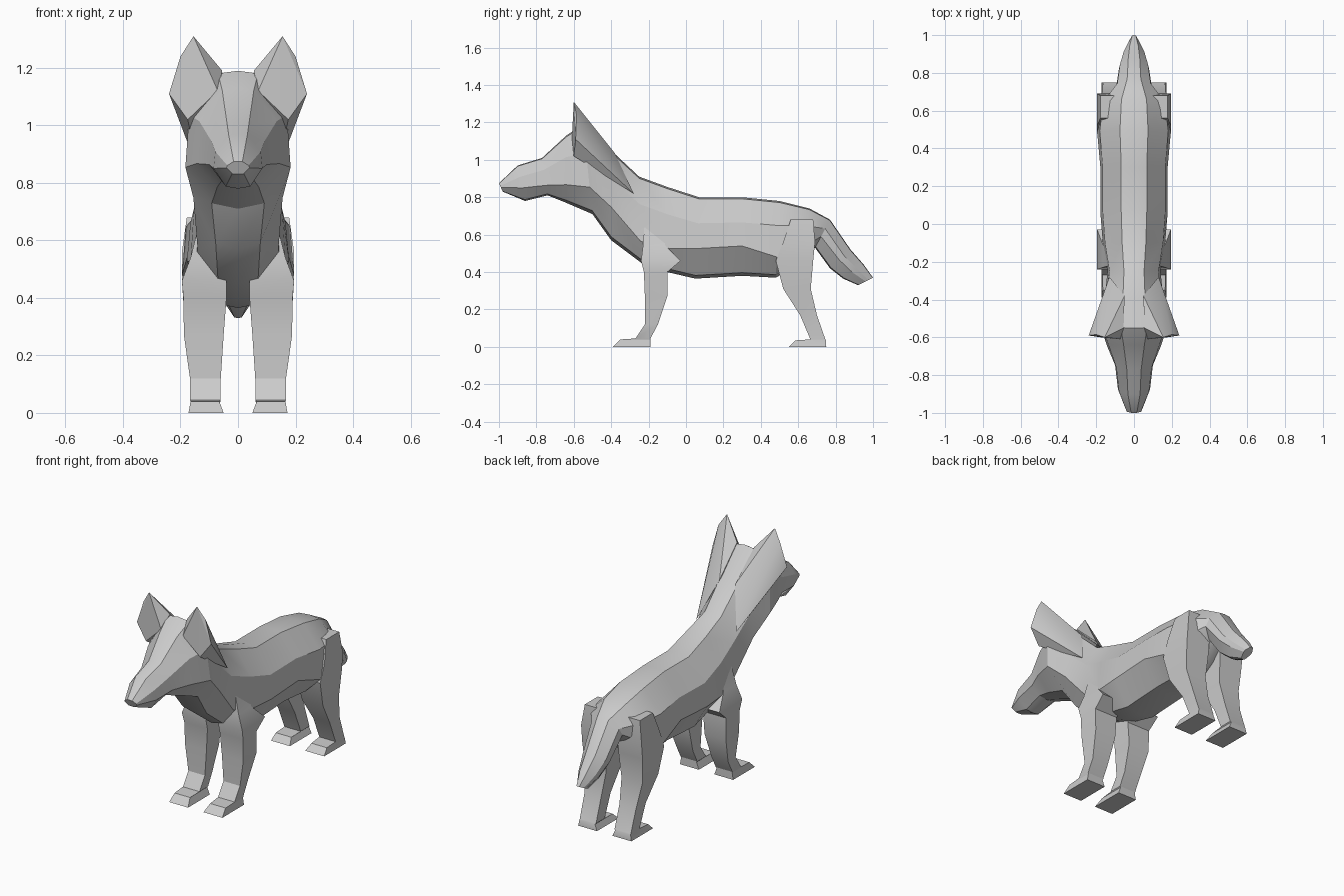
import bpy, bmesh
from math import radians


def finish(name, bm, mirror=False, angle=28):
    bmesh.ops.recalc_face_normals(bm, faces=bm.faces[:])
    me = bpy.data.meshes.new(name)
    bm.to_mesh(me)
    bm.free()
    for p in me.polygons:
        p.use_smooth = True
    me.set_sharp_from_angle(angle=radians(angle))
    ob = bpy.data.objects.new(name, me)
    bpy.context.collection.objects.link(ob)
    if mirror:
        mod = ob.modifiers.new("mirror", 'MIRROR')
        mod.use_axis[0] = True
        mod.use_mirror_merge = False
    return ob


def loft(name, rings, **kw):
    bm = bmesh.new()
    loops = [[bm.verts.new(p) for p in r] for r in rings]
    n = len(loops[0])
    for a, b in zip(loops, loops[1:]):
        for i in range(n):
            j = (i + 1) % n
            bm.faces.new((a[i], a[j], b[j], b[i]))
    bm.faces.new(loops[0])
    bm.faces.new(loops[-1])
    return finish(name, bm, **kw)


def body_ring(ty, tz, by, bz, f, w):
    # slanted section: top ridge, shoulder, side, lower edge, belly
    prof = [(0, 0), (.38, .02), (.93, .32), (1, f), (.5, .96), (0, 1)]
    half = [(x * w, ty + (by - ty) * t, tz + (bz - tz) * t) for x, t in prof]
    return half + [(-x, y, z) for x, y, z in half[-2:0:-1]]


# head, trunk and tail: top y, top z, bottom y, bottom z, edge fraction, half width
sections = [
    (-1.00, .875, -.98, .83, .50, .04),
    (-.90, .97, -.86, .78, .63, .085),
    (-.77, 1.01, -.74, .81, .73, .10),
    (-.64, 1.13, -.64, .77, .73, .145),
    (-.55, 1.19, -.50, .71, .70, .183),
    (-.40, 1.05, -.40, .57, .63, .155),
    (-.25, .91, -.24, .45, .75, .140),
    (-.10, .855, -.10, .40, .72, .165),
    (.07, .80, .05, .365, .63, .178),
    (.30, .80, .30, .38, .62, .178),
    (.50, .78, .48, .37, .73, .195),
    (.66, .74, .62, .45, .70, .175),
    (.77, .68, .69, .53, .60, .095),
    (.88, .52, .77, .42, .55, .080),
    (.95, .44, .84, .365, .55, .058),
    (1.00, .37, .92, .33, .50, .025),
]
loft("body", [body_ring(*s) for s in sections])


def leg(name, rows):
    # rows: z, front y, back y, inner x, outer x
    loft(name, [[(x0, y0, z), (x1, y0, z), (x1, y1, z), (x0, y1, z)]
                for z, y0, y1, x0, x1 in rows], mirror=True)


# front legs with paws
leg("front_legs", [
    (0, -.39, -.19, .05, .172),
    (.04, -.35, -.19, .065, .165),
    (.045, -.27, -.19, .06, .167),
    (.12, -.22, -.15, .06, .167),
    (.27, -.22, -.10, .05, .188),
    (.40, -.225, -.10, .04, .19),
    (.46, -.24, -.03, .04, .195),
    (.54, -.23, -.11, .04, .165),
    (.68, -.22, -.14, .04, .13),
])

# hind legs with paws
leg("hind_legs", [
    (0, .55, .75, .05, .172),
    (.035, .585, .748, .065, .165),
    (.04, .665, .745, .06, .165),
    (.17, .61, .70, .06, .167),
    (.31, .52, .667, .05, .185),
    (.46, .48, .68, .04, .195),
    (.56, .52, .69, .04, .195),
    (.68, .56, .68, .04, .178),
])

# ears, tapering back along the neck
bm = bmesh.new()
for p in [(.155, -.60, 1.31), (.20, -.585, 1.24), (.24, -.59, 1.11),
          (.175, -.60, 1.02), (.07, -.61, 1.12), (.055, -.55, 1.19),
          (.05, -.38, 1.035), (.13, -.28, .82)]:
    bm.verts.new(p)
bmesh.ops.convex_hull(bm, input=bm.verts[:])
finish("ears", bm, mirror=True)
